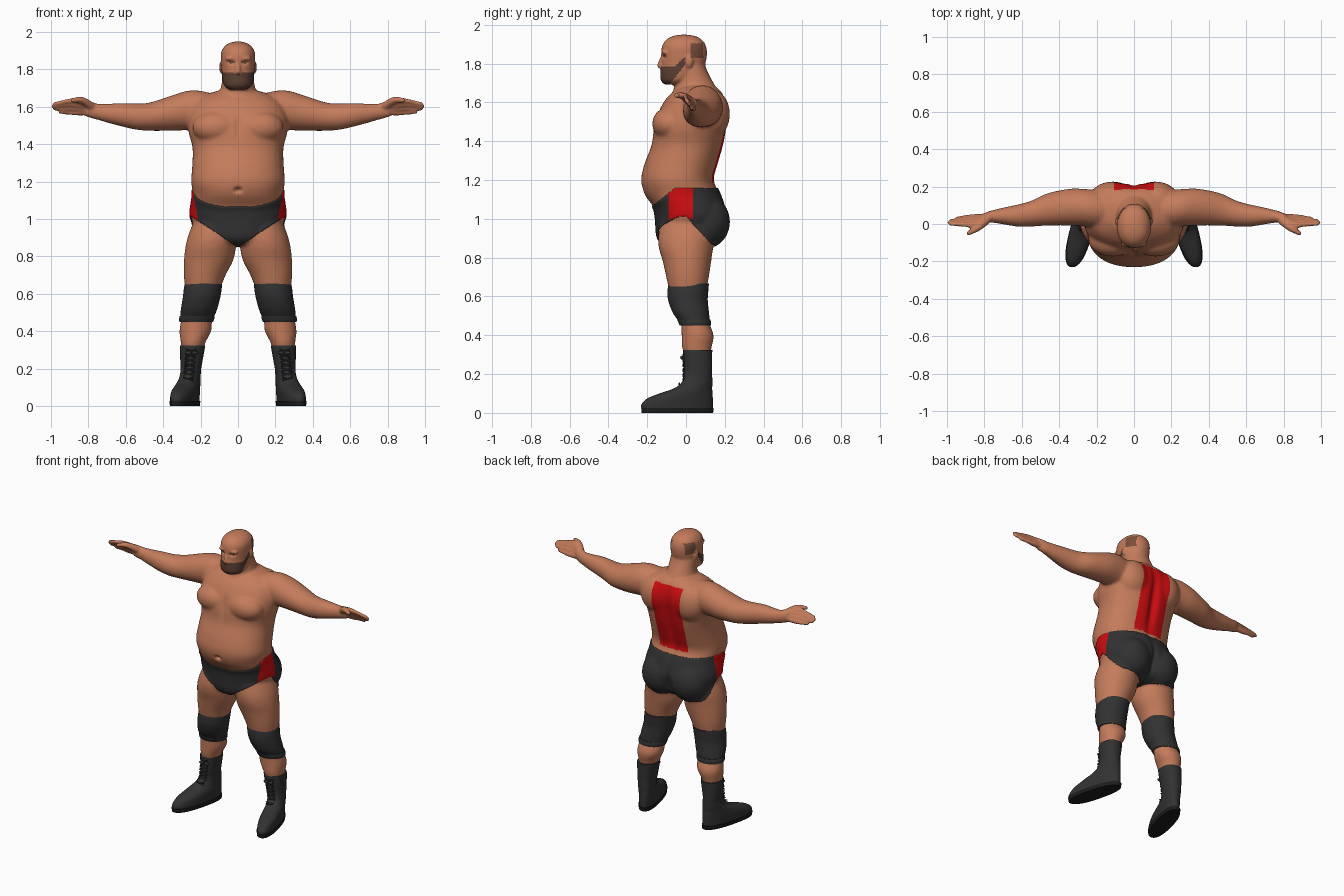
import bpy, bmesh, math
from mathutils import Vector, Matrix

if "Cube" in bpy.data.objects:
    bpy.data.objects.remove(bpy.data.objects["Cube"])

def material(name, rgb):
    m = bpy.data.materials.new(name)
    m.diffuse_color = (*rgb, 1)
    m.use_nodes = True
    m.node_tree.nodes["Principled BSDF"].inputs["Base Color"].default_value = m.diffuse_color
    return m

SKIN = material("skin", (.55, .20, .105))
BLACK = material("black fabric", (.032, .032, .033))
SOLE = material("sole black", (.012, .012, .012))
RED = material("red", (.62, .004, .005))
BEARD = material("beard brown", (.105, .05, .033))
HAIR = material("stubble brown", (.19, .078, .045))

def clamp(t):
    return max(0.0, min(1.0, t))

def spline(rows, sub):
    out = []
    for i in range(len(rows) - 1):
        a, b, c, d = (rows[max(i - 1, 0)], rows[i], rows[i + 1], rows[min(i + 2, len(rows) - 1)])
        for k in range(sub):
            t = k / sub
            out.append([.5 * (2 * q + (r - p) * t + (2 * p - 5 * q + 4 * r - s) * t * t
                              + (3 * q - p - 3 * r + s) * t ** 3) for p, q, r, s in zip(a, b, c, d)])
    return out + [list(rows[-1])]

def loft(bm, rows, axis='Z', s=1, p=2.0, sub=5, seg=40):
    """Stack of superellipse rings: (position, centre1, centre2, radius1, radius2)."""
    rings = []
    for u, c1, c2, r1, r2 in spline(rows, sub):
        ring = []
        for i in range(seg):
            a = 2 * math.pi * i / seg
            ca, sa = math.cos(a), math.sin(a)
            m = c1 + r1 * math.copysign(abs(ca) ** (2 / p), ca)
            n = c2 + r2 * math.copysign(abs(sa) ** (2 / p), sa)
            ring.append(bm.verts.new((s * m, n, u) if axis == 'Z' else (s * u, m, n)))
        rings.append(ring)
    for a, b in zip(rings, rings[1:]):
        for i in range(seg):
            j = (i + 1) % seg
            bm.faces.new((a[i], a[j], b[j], b[i]))
    bm.faces.new(rings[0][::-1])
    bm.faces.new(rings[-1])

def ball(bm, c, r, sub=3):
    bmesh.ops.create_icosphere(bm, subdivisions=sub, radius=1,
                               matrix=Matrix.Translation(c) @ Matrix.Diagonal((*r, 1)))

def chain(bm, pts, s=1):
    """Rounded limb made of closely spaced balls: (x, y, z, radius)."""
    for x, y, z, r in spline(pts, 12):
        ball(bm, (s * x, y, z), (r, r, r), 2)

def finish(name, bm, mats, angle=45):
    bmesh.ops.recalc_face_normals(bm, faces=bm.faces)
    for f in bm.faces:
        f.smooth = True
    for e in bm.edges:
        e.smooth = e.calc_face_angle(0) < math.radians(angle)
    me = bpy.data.meshes.new(name)
    bm.to_mesh(me)
    bm.free()
    for m in mats:
        me.materials.append(m)
    ob = bpy.data.objects.new(name, me)
    bpy.context.collection.objects.link(ob)
    return ob

# ---- body volumes: torso, neck, head
bm = bmesh.new()
loft(bm, [(.86, 0, 0, .08, .10), (.90, 0, .01, .19, .155), (1.0, 0, .025, .25, .18), (1.06, 0, .015, .252, .183),
          (1.13, 0, -.02, .242, .195), (1.2, 0, -.043, .25, .188), (1.28, 0, -.025, .245, .19),
          (1.38, 0, .008, .243, .186), (1.47, 0, .022, .265, .188), (1.55, 0, .038, .265, .18),
          (1.62, 0, .05, .235, .152), (1.665, 0, .06, .17, .115), (1.69, 0, .06, .09, .08)], p=2.25, seg=64)
loft(bm, [(1.58, 0, .06, .13, .12), (1.66, 0, .05, .105, .115), (1.72, 0, .04, .088, .092),
          (1.78, 0, .025, .083, .078), (1.84, 0, .02, .07, .07)])
loft(bm, [(1.692, 0, -.07, .045, .04), (1.715, 0, -.05, .075, .08), (1.76, 0, -.025, .085, .106),
          (1.80, 0, -.013, .088, .113), (1.85, 0, -.01, .091, .118), (1.89, 0, -.01, .09, .113),
          (1.92, 0, -.01, .075, .095), (1.94, 0, -.01, .049, .063), (1.949, 0, -.01, .015, .02)], p=2.15)
chain(bm, [(0, -.118, 1.845, .011), (0, -.128, 1.815, .012), (0, -.134, 1.79, .016)])   # nose

for s in (1, -1):
    # face and torso masses
    ball(bm, (s * .014, -.125, 1.785), (.012, .013, .011))
    ball(bm, (s * .035, -.106, 1.858), (.036, .02, .012))
    ball(bm, (s * .088, .015, 1.812), (.013, .022, .034))
    ball(bm, (s * .115, -.085, 1.49), (.13, .09, .088))
    ball(bm, (s * .11, .10, .985), (.125, .122, .135))
    ball(bm, (s * .12, .13, 1.54), (.12, .097, .13))
    # arm
    loft(bm, [(.12, .07, 1.58, .09, .085), (.20, .08, 1.58, .10, .105), (.27, .088, 1.58, .10, .105),
              (.35, .09, 1.567, .098, .095), (.45, .08, 1.55, .088, .079), (.50, .069, 1.546, .08, .073),
              (.55, .055, 1.548, .069, .07), (.62, .045, 1.557, .06, .063), (.70, .043, 1.566, .045, .051),
              (.77, .039, 1.577, .031, .041), (.81, .03, 1.588, .024, .04)], 'X', s)
    # hand: palm bones, fingers and thumb
    for y0, z0, y1, z1, tip in ((-.004, 1.632, .0, 1.616, .98), (.01, 1.612, .008, 1.603, .989),
                                (.024, 1.591, .018, 1.589, .979), (.036, 1.57, .028, 1.572, .95)):
        chain(bm, [(.77, .036, z0 * .4 + .948, .022), (.86, y0, z0, .017),
                   (.90, y0, z0, .0125), (tip, y1, z1, .0105)], s)
    chain(bm, [(.79, .02, 1.605, .024), (.835, -.02, 1.635, .019), (.885, -.05, 1.635, .0125)], s)
    # leg
    loft(bm, [(.98, .12, .01, .12, .14), (.91, .135, .005, .132, .148), (.85, .146, 0, .135, .14),
              (.78, .157, .005, .132, .125), (.70, .178, .008, .112, .11), (.62, .19, .01, .093, .095),
              (.55, .205, .02, .087, .085), (.47, .22, .045, .083, .073), (.40, .228, .06, .085, .083),
              (.34, .24, .056, .066, .077), (.295, .243, .058, .058, .066)], s=s)

# ---- fuse the volumes into one skin
tmp = finish("body_source", bm, [])
mod = tmp.modifiers.new("fuse", 'REMESH')
mod.mode = 'VOXEL'
mod.voxel_size = .0065
dg = bpy.context.evaluated_depsgraph_get()
me = bpy.data.meshes.new_from_object(tmp.evaluated_get(dg))
bpy.data.objects.remove(tmp)
bm = bmesh.new()
bm.from_mesh(me)
bpy.data.meshes.remove(me)
for _ in range(2):
    bmesh.ops.smooth_vert(bm, verts=bm.verts, factor=.5, use_axis_x=True, use_axis_y=True, use_axis_z=True)
soft = [v for v in bm.verts if v.co.z < 1.675 and abs(v.co.x) < .76]
for _ in range(12):
    bmesh.ops.smooth_vert(bm, verts=soft, factor=.5, use_axis_x=True, use_axis_y=True, use_axis_z=True)

# ---- sculpted hollows: navel, spine, seat, breastbone, eye sockets (centre, spread, push in y)
dents = [((0, -.23, 1.155), (.018, .1, .013), .022), ((0, .2, 1.38), (.028, .08, .22), -.024),
         ((0, .2, .96), (.022, .09, .09), -.022), ((0, -.17, 1.49), (.018, .06, .07), .01),
         ((.034, -.115, 1.837), (.02, .03, .011), .013), ((-.034, -.115, 1.837), (.02, .03, .011), .013)]
for v in bm.verts:
    for c, r, d in dents:
        q = sum(((v.co[i] - c[i]) / r[i]) ** 2 for i in range(3))
        if q < 9:
            v.co.y += d * math.exp(-q)
bm.normal_update()

def trunk_margin(c):
    """Positive inside the trunks: below the waistline and above the leg openings."""
    waist = 1.158 - .09 * clamp((-c.y - .06) / .11)
    leg = .848 + .165 * min(1, abs(c.x) / .25) * (1 - .85 * clamp(c.y / .13))
    return min(waist - c.z, c.z - leg)

# ---- trunks: raised shell over the hips with red side panels
tb = bm.copy()
bmesh.ops.delete(tb, geom=[f for f in tb.faces if trunk_margin(f.calc_center_median()) < 0], context='FACES')
tb.normal_update()
rim = [v for v in tb.verts if v.is_boundary]
for v in tb.verts:
    if not v.is_boundary:
        v.co += v.normal * .006
for _ in range(2):
    bmesh.ops.smooth_vert(tb, verts=rim, factor=.4, use_axis_x=True, use_axis_y=True, use_axis_z=True)
for f in tb.faces:
    c = f.calc_center_median()
    f.material_index = int(-.09 < c.y < .035 and abs(c.x) > .19 and c.z > 1.0)
finish("trunks", tb, [BLACK, RED], 80)

# ---- body colours: back panel, beard, eyes, stubble; drop skin hidden by clothing
hidden = []
for f in bm.faces:
    c = f.calc_center_median()
    x, y, z = abs(c.x), c.y, c.z
    if trunk_margin(c) > .02 or .48 < z < .645:
        hidden.append(f)
    elif y > .08 and x < .108 and 1.19 < z < 1.645 and f.normal.y > -.2:
        f.material_index = 1
    elif z > 1.68 and y < -.08 + .8 * (z - 1.70) and z < 1.785 + .9 * max(0, y + .06) and x < .093 and z < 1.835:
        nose = x < .024 and y < -.13 and z > 1.774
        f.material_index = 0 if nose else 2
    elif y < -.08 and .018 < x < .052 and abs(z - 1.838) < .005:
        f.material_index = 2
    elif .025 < y < .088 and 1.83 < z < 1.905 and x > .03:
        f.material_index = 3
bmesh.ops.delete(bm, geom=hidden, context='FACES')
finish("body", bm, [SKIN, RED, BEARD, HAIR], 80)

for s, side in ((1, "left"), (-1, "right")):
    # knee pad with a thicker lower hem
    bm = bmesh.new()
    loft(bm, [(.666, .183, .014, .099, .104), (.63, .188, .01, .101, .105), (.58, .195, .01, .1, .102),
              (.52, .208, .024, .097, .094), (.478, .218, .04, .09, .082)], s=s)
    loft(bm, [(.482, .218, .04, .093, .085), (.465, .221, .045, .094, .084), (.45, .223, .048, .09, .08)], s=s)
    finish(side + "_knee_pad", bm, [BLACK])

    # boot: shaft flowing into the foot, toes splayed outward
    def splay(b):
        for v in b.verts:
            v.co.x += s * .25 * (.06 - v.co.y) * clamp((.22 - v.co.z) / .1)
    bm = bmesh.new()
    loft(bm, [(.325, .243, .06, .067, .076), (.30, .245, .06, .066, .075), (.20, .252, .062, .055, .073),
              (.155, .256, .056, .055, .08), (.125, .258, .035, .057, .1), (.10, .258, 0, .06, .137),
              (.075, .258, -.03, .062, .168), (.045, .258, -.045, .061, .184), (.02, .258, -.045, .06, .184)],
         s=s, p=2.2)
    splay(bm)
    finish(side + "_boot", bm, [BLACK])
    bm = bmesh.new()
    loft(bm, [(0, .258, -.044, .06, .184), (.026, .258, -.044, .063, .187)], s=s, p=2.4, sub=1)
    splay(bm)
    finish(side + "_sole", bm, [SOLE])

    # laces: crossed bars up the front plus a bow
    bm = bmesh.new()
    for i in range(7):
        z = .145 + i * .025
        y = -.013 - .025 * clamp((.17 - z) / .03)
        for t in (-1, 1):
            bmesh.ops.create_cone(bm, cap_ends=True, segments=8, radius1=.004, radius2=.004, depth=.058,
                                  matrix=Matrix.Translation((s * (.265 - .1 * (z - .145)), y, z))
                                  @ Matrix.Rotation(math.pi / 2 + t * .3, 4, 'Y'))
    for t in (-1, 1):
        ball(bm, (s * .247 + t * .018, -.022, .285), (.018, .008, .01), 2)
    finish(side + "_laces", bm, [BLACK])
